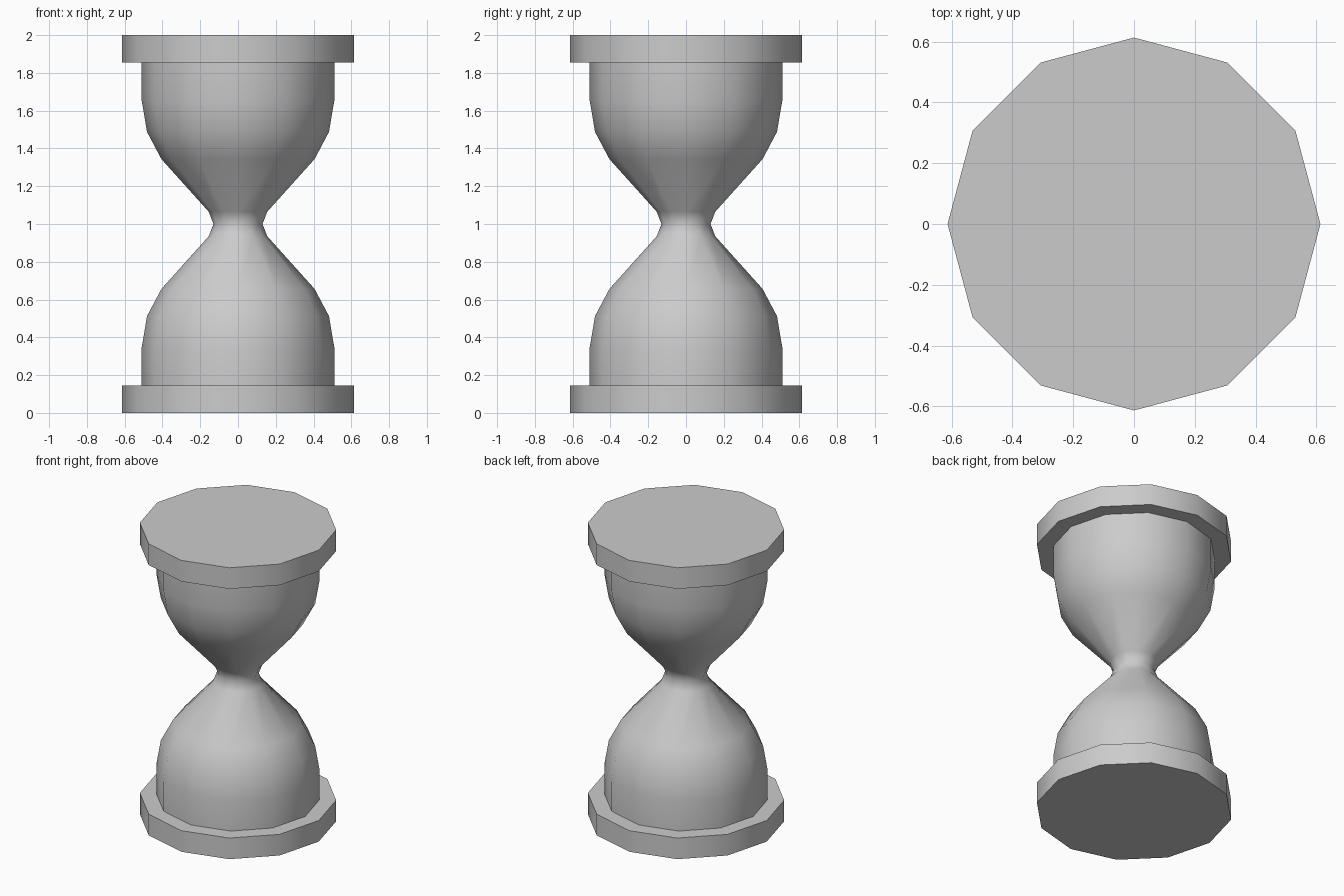
import bpy, bmesh
from math import cos, sin, tau, radians

if "Cube" in bpy.data.objects:
    bpy.data.objects.remove(bpy.data.objects["Cube"])

SIDES = 12


def lathe(name, profile, capped):
    """Turn (radius, z) points around the z axis."""
    bm = bmesh.new()
    rings = [[bm.verts.new((r * cos(tau * i / SIDES), r * sin(tau * i / SIDES), z))
              for i in range(SIDES)] for r, z in profile]
    for low, high in zip(rings, rings[1:]):
        for i in range(SIDES):
            j = (i + 1) % SIDES
            bm.faces.new((low[i], low[j], high[j], high[i]))
    if capped:
        bm.faces.new(rings[0][::-1])
        bm.faces.new(rings[-1])
    mesh = bpy.data.meshes.new(name)
    bm.to_mesh(mesh)
    bm.free()
    obj = bpy.data.objects.new(name, mesh)
    bpy.context.collection.objects.link(obj)
    bpy.ops.object.select_all(action='DESELECT')
    obj.select_set(True)
    bpy.context.view_layer.objects.active = obj
    bpy.ops.object.shade_smooth_by_angle(angle=radians(50))
    return obj


# End plates
R, H = 0.613, 0.145
lathe("bottom_plate", [(R, 0), (R, H)], True)
lathe("top_plate", [(R, 2 - H), (R, 2)], True)

# Glass bulbs: lower half profile mirrored about the waist at z = 1
lower = [(0.51, H), (0.51, 0.345), (0.482, 0.512), (0.405, 0.657), (0.155, 0.935)]
upper = [(r, 2 - z) for r, z in reversed(lower)]
lathe("glass_bulbs", lower + [(0.13, 1.0)] + upper, False)
